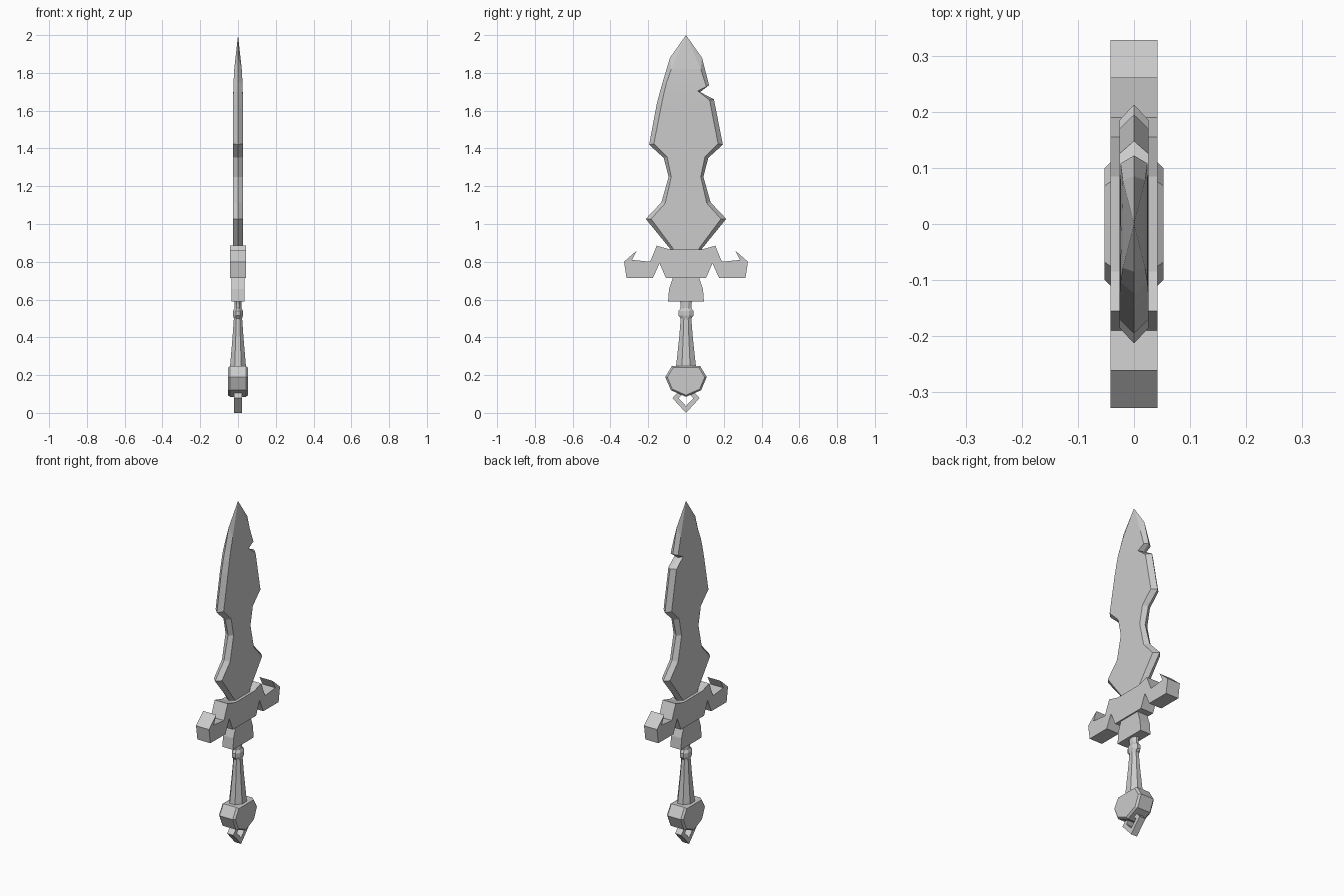
import bpy, bmesh
from math import cos, sin, pi

if "Cube" in bpy.data.objects:
    bpy.data.objects.remove(bpy.data.objects["Cube"])


def make_object(name, verts, faces):
    mesh = bpy.data.meshes.new(name)
    mesh.from_pydata(verts, [], faces)
    bm = bmesh.new()
    bm.from_mesh(mesh)
    bmesh.ops.remove_doubles(bm, verts=bm.verts, dist=1e-5)
    bmesh.ops.recalc_face_normals(bm, faces=bm.faces)
    bm.to_mesh(mesh)
    bm.free()
    obj = bpy.data.objects.new(name, mesh)
    bpy.context.collection.objects.link(obj)
    return obj


def mirrored(half):
    """Close a right-hand (y, z) outline by mirroring it in y."""
    return half + [(-y, z) for y, z in reversed(half) if y > 0]


def loft(name, rings, cap=True, closed=False):
    """Skin equal-length rings of 3D points."""
    n, count = len(rings[0]), len(rings)
    faces = []
    for r in range(count if closed else count - 1):
        a, b = r * n, (r + 1) % count * n
        faces += [(a + i, a + (i + 1) % n, b + (i + 1) % n, b + i) for i in range(n)]
    if cap and not closed:
        faces += [tuple(range(n)), tuple(range((count - 1) * n, count * n))]
    return make_object(name, [p for ring in rings for p in ring], faces)


def slab(name, outline, half):
    return loft(name, [[(x, y, z) for y, z in outline] for x in (-half, half)])


# Blade: rows of (left edge, left flat, right flat, right edge) as (y, z), then flat half thickness
rows = [
    ((-.085, 1.88), (-.078, 1.82), (.078, 1.82), (.085, 1.88), .020),
    ((-.124, 1.75), (-.104, 1.745), (.108, 1.728), (.122, 1.735), .024),
    ((-.138, 1.70), (-.115, 1.70), (.062, 1.705), (.070, 1.695), .025),
    ((-.155, 1.635), (-.130, 1.63), (.125, 1.655), (.148, 1.66), .026),
    ((-.195, 1.42), (-.170, 1.425), (.170, 1.425), (.195, 1.42), .026),
    ((-.118, 1.35), (-.100, 1.355), (.100, 1.355), (.118, 1.35), .026),
    ((-.092, 1.25), (-.078, 1.25), (.078, 1.25), (.092, 1.25), .026),
    ((-.130, 1.115), (-.110, 1.11), (.110, 1.11), (.130, 1.115), .026),
    ((-.213, 1.027), (-.185, 1.027), (.185, 1.027), (.213, 1.027), .026),
    ((-.085, .87), (-.068, .87), (.068, .87), (.085, .87), .026),
    ((-.085, .82), (-.068, .82), (.068, .82), (.085, .82), .026),
]
rings = [[(0, 0, 2)] * 6]
for le, lf, rf, re, h in rows:
    rings.append([(0, *le), (h, *lf), (h, *rf), (0, *re), (-h, *rf), (-h, *lf)])
verts = [p for ring in rings for p in ring]
faces = [(r * 6 + i, r * 6 + (i + 1) % 6, r * 6 + 6 + (i + 1) % 6, r * 6 + 6 + i)
         for r in range(1, len(rings) - 1) for i in range(6)]
faces += [(0, 6 + i, 6 + (i + 1) % 6) for i in range(6)]
faces.append(tuple(range(len(verts) - 6, len(verts))))
make_object("blade", verts, faces)

# Crossguard with hooked ends
slab("crossguard", mirrored([
    (0, .715), (.107, .715), (.14, .792), (.175, .715), (.315, .715), (.328, .80),
    (.26, .86), (.285, .81), (.19, .80), (.155, .885), (.085, .865)]), .042)

# Collar under the guard
slab("collar", mirrored([(0, .59), (.095, .59), (.09, .655), (.068, .72)]), .034)

# Grip: eight-sided sections of (z, half x, half y)
sections = [(.23, .043, .055), (.26, .041, .051), (.40, .029, .036), (.50, .022, .028),
            (.515, .026, .040), (.54, .026, .040), (.555, .019, .028),
            (.575, .019, .028), (.60, .020, .034)]
k = 1 / cos(pi / 8)
loft("grip", [[(hx * k * cos((i + .5) * pi / 4), hy * k * sin((i + .5) * pi / 4), z)
               for i in range(8)] for z, hx, hy in sections])

# Pommel: faceted block with chamfered side faces
outline = mirrored([(0, .085), (.08, .12), (.11, .19), (.075, .248)])
loft("pommel", [[(x, y * s, .175 + (z - .175) * s) for y, z in outline]
                for x, s in ((-.053, .9), (-.042, 1), (.042, 1), (.053, .9))])

# Diamond loop hanging from the pommel
frame = []
for y, z in ((0, -1), (1, 0), (0, 1), (-1, 0)):
    frame.append([(x, y * r * .92, .078 + z * r) for x, r in
                  ((-.02, .078), (.02, .078), (.02, .042), (-.02, .042))])
loft("pommel_loop", frame, closed=True)
